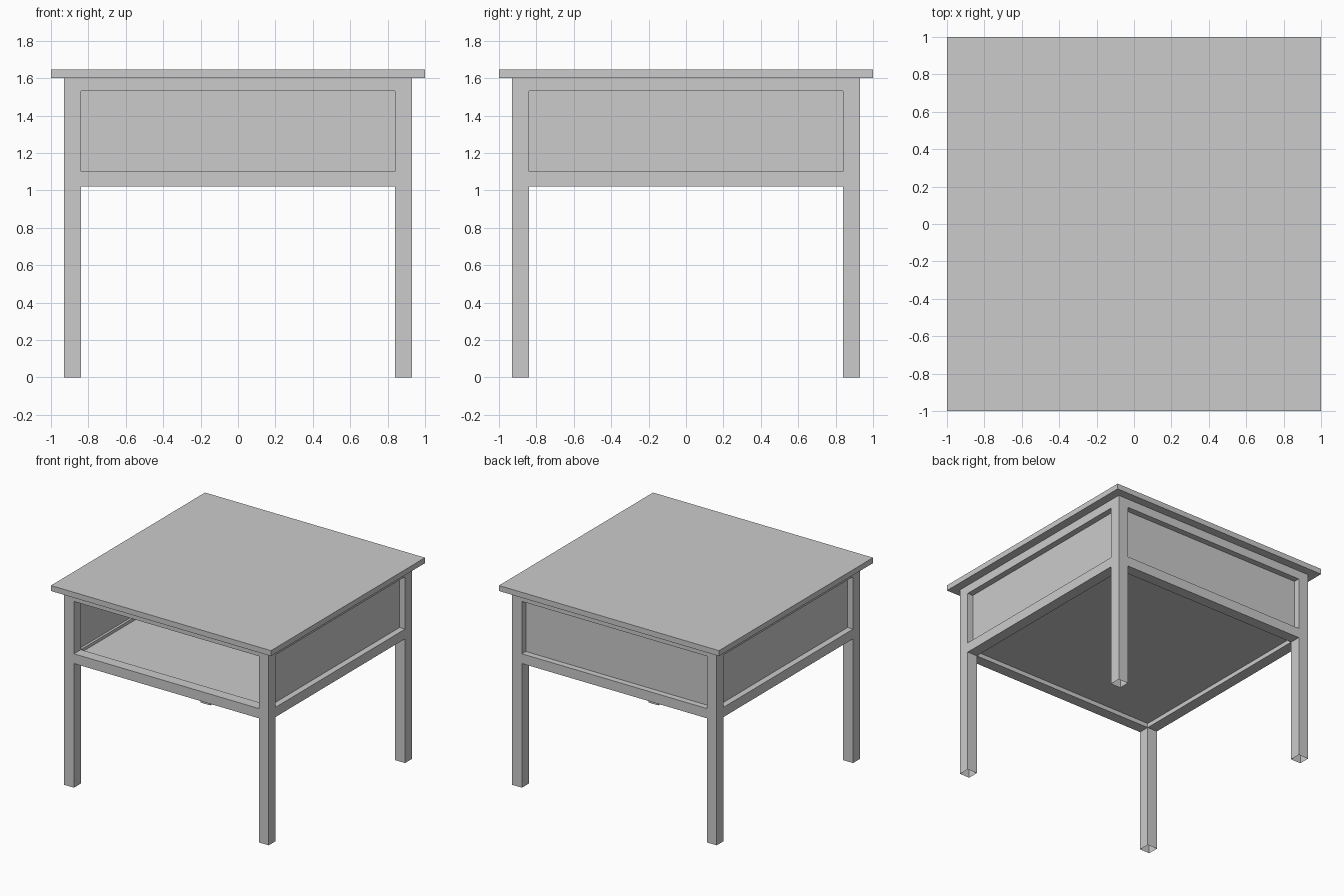
import bpy, bmesh
from mathutils import Vector

if "Cube" in bpy.data.objects:
    bpy.data.objects.remove(bpy.data.objects["Cube"])

OUT, INN = 0.93, 0.84                    # outer and inner sides of the legs
HEIGHTS = [0, 1.02, 1.10, 1.53, 1.60]    # floor, lower rail, upper rail


def finish(name, bm):
    bmesh.ops.remove_doubles(bm, verts=bm.verts, dist=1e-5)
    bmesh.ops.recalc_face_normals(bm, faces=bm.faces)
    mesh = bpy.data.meshes.new(name)
    bm.to_mesh(mesh)
    bm.free()
    obj = bpy.data.objects.new(name, mesh)
    bpy.context.collection.objects.link(obj)
    return obj


def box(name, lo, hi):
    lo, hi = Vector(lo), Vector(hi)
    bm = bmesh.new()
    bmesh.ops.create_cube(bm, size=1)
    bmesh.ops.scale(bm, verts=bm.verts, vec=hi - lo)
    bmesh.ops.translate(bm, verts=bm.verts, vec=(lo + hi) / 2)
    return finish(name, bm)


# Frame: legs and flush rails as one skin, laid out on a coarse cell grid
grid = [[-OUT, -INN, INN, OUT], [-OUT, -INN, INN, OUT], HEIGHTS]


def solid(c):
    i, j, k = c
    if not (0 <= i < 3 and 0 <= j < 3 and 0 <= k < 4):
        return False
    middles = (i == 1) + (j == 1)
    return middles == 0 or (middles == 1 and k in (1, 3))


bm = bmesh.new()
for cell in [(i, j, k) for i in range(3) for j in range(3) for k in range(4)]:
    if not solid(cell):
        continue
    for axis in range(3):
        for side in (0, 1):
            other = list(cell)
            other[axis] += 2 * side - 1
            # the feet are open underneath
            if solid(other) or (axis == 2 and other[2] < 0):
                continue
            u, v = (axis + 1) % 3, (axis + 2) % 3
            corners = []
            for a, b in ((0, 0), (1, 0), (1, 1), (0, 1)):
                idx = list(cell)
                idx[axis] += side
                idx[u] += a
                idx[v] += b
                corners.append(bm.verts.new([grid[n][idx[n]] for n in range(3)]))
            bm.faces.new(corners if side else corners[::-1])
finish("leg_and_rail_frame", bm)

# Table top
box("table_top", (-1, -1, 1.60), (1, 1, 1.645))

# Shelf set between the lower rails
box("shelf", (-INN, -INN, 1.055), (INN, INN, 1.075))

# Recessed panels on the two sides and the back; the front stays open
for name, s in (("left_panel", -1), ("right_panel", 1)):
    x = sorted((s * 0.86, s * 0.88))
    box(name, (x[0], -INN, 1.10), (x[1], INN, 1.53))
box("back_panel", (-INN, 0.86, 1.10), (INN, 0.88, 1.53))
